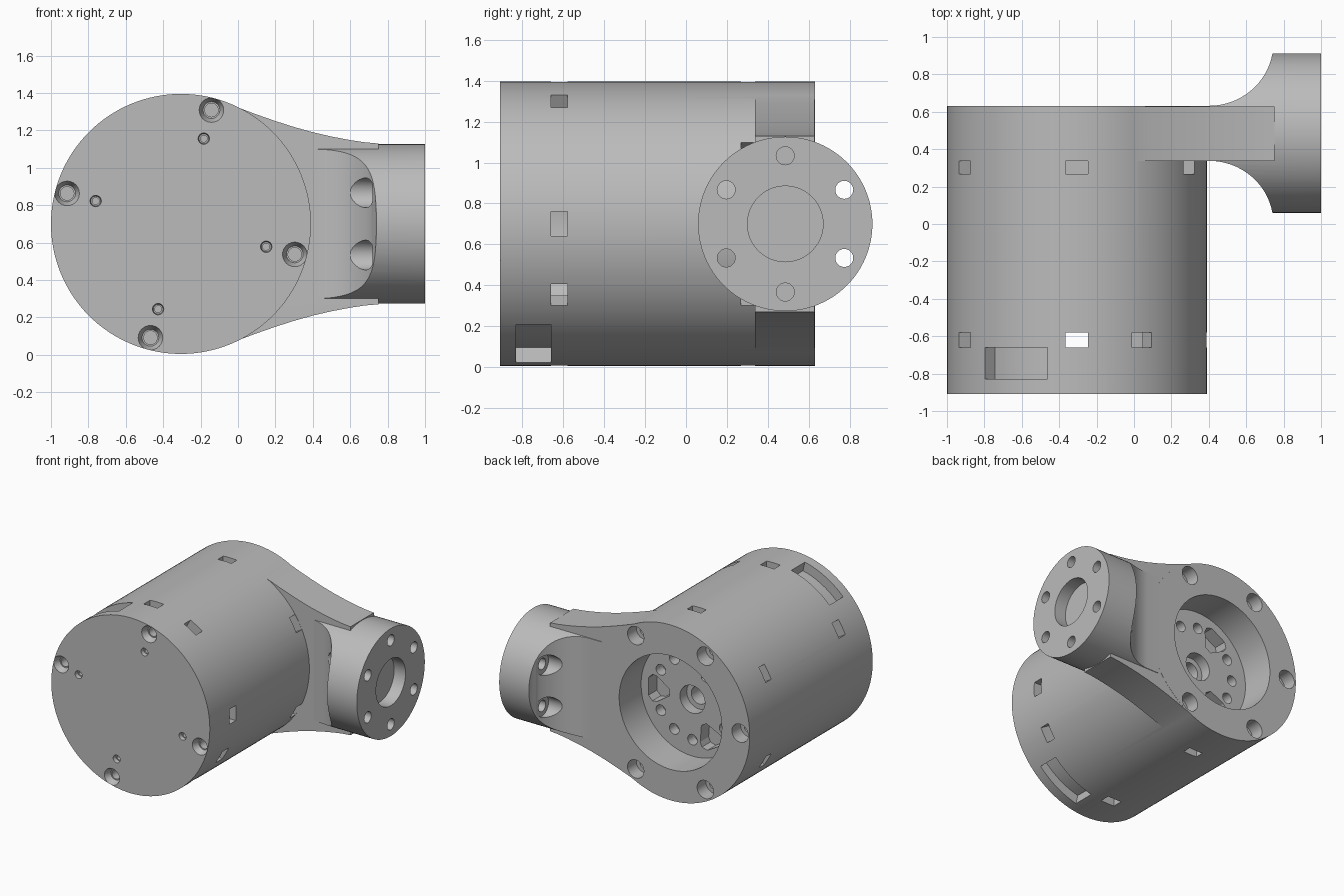
import bpy, bmesh
from math import sin, cos, radians, pi
from mathutils import Matrix, Vector

cube = bpy.data.objects.get("Cube")
if cube:
    bpy.data.objects.remove(cube)

grey = bpy.data.materials.new("machined_grey")
grey.use_nodes = True
grey.diffuse_color = (0.5, 0.5, 0.5, 1)
grey.node_tree.nodes["Principled BSDF"].inputs["Base Color"].default_value = (0.5, 0.5, 0.5, 1)

CX, CZ = -0.305, 0.7       # barrel axis
FY = 0.485                 # flange axis
R = 0.695
FRONT, SEAM, BACK = -0.91, -0.66, 0.63


def finish(bm, name):
    bmesh.ops.recalc_face_normals(bm, faces=bm.faces)
    mesh = bpy.data.meshes.new(name)
    bm.to_mesh(mesh)
    bm.free()
    obj = bpy.data.objects.new(name, mesh)
    bpy.context.collection.objects.link(obj)
    mesh.materials.append(grey)
    return obj


def rod(name, start, end, r1, r2=None, seg=24):
    """Cylinder or cone between two points."""
    a, b = Vector(start), Vector(end)
    d = b - a
    turn = Vector((0, 0, 1)).rotation_difference(d).to_matrix().to_4x4()
    bm = bmesh.new()
    bmesh.ops.create_cone(bm, cap_ends=True, segments=seg, radius1=r1,
                          radius2=r1 if r2 is None else r2, depth=d.length,
                          matrix=Matrix.Translation((a + b) / 2) @ turn)
    return finish(bm, name)


def prism(name, points, lo, hi, axis):
    """Extrude a 2D outline along y (points are x, z) or z (points are x, y)."""
    place = (lambda p, t: (p[0], t, p[1])) if axis == "y" else (lambda p, t: (p[0], p[1], t))
    bm = bmesh.new()
    face = bm.faces.new([bm.verts.new(place(p, lo)) for p in points])
    out = bmesh.ops.extrude_face_region(bm, geom=[face])
    shift = Vector(place((0, 0), hi - lo))
    bmesh.ops.translate(bm, vec=shift,
                        verts=[v for v in out["geom"] if isinstance(v, bmesh.types.BMVert)])
    return finish(bm, name)


def combine(target, tool, operation="DIFFERENCE"):
    mod = target.modifiers.new("combine", "BOOLEAN")
    mod.operation, mod.solver, mod.object = operation, "EXACT", tool
    bpy.context.view_layer.objects.active = target
    bpy.ops.object.modifier_apply(modifier=mod.name)
    bpy.data.objects.remove(tool)


def polar(deg, r):
    return CX + r * cos(radians(deg)), CZ + r * sin(radians(deg))


def barrel_hole(target, deg, r, y0, y1, r1, r2=None):
    x, z = polar(deg, r)
    combine(target, rod("cutter", (x, y0, z), (x, y1, z), r1, r2))


def window(target, deg, y0, y1):
    bm = bmesh.new()
    x, z = polar(deg, 0.66)
    m = (Matrix.Translation((x, (y0 + y1) / 2, z)) @ Matrix.Rotation(-radians(deg), 4, "Y")
         @ Matrix.Diagonal((0.2, y1 - y0, 0.12, 1)))
    bmesh.ops.create_cube(bm, size=1, matrix=m)
    combine(target, finish(bm, "cutter"))


# Barrel housing
housing = rod("housing", (CX, SEAM, CZ), (CX, BACK, CZ), R, seg=128)

# Side arm blending from the barrel to the flange
edge = [(-0.04, 0.637), (0.1, 0.585), (0.2, 0.55), (0.3, 0.518), (0.4, 0.49),
        (0.5, 0.467), (0.6, 0.448), (0.68, 0.436), (0.75, 0.43)]
outline = [(x, CZ + h) for x, h in edge] + [(x, CZ - h) for x, h in reversed(edge)]
combine(housing, prism("arm", outline, 0.337, BACK - 0.001, "y"), "UNION")

# Flange with a flared neck: curved plan outline trimmed to a round section
arc = [radians(5 * i) for i in range(18)]
half = [(0.3, 0.147)] + [(0.4 + 0.345 * sin(t), 0.147 + 0.335 * (1 - cos(t))) for t in arc]
half += [(0.745, 0.47), (1.0, 0.47)]
plan = [(x, FY + h) for x, h in half] + [(x, FY - h) for x, h in reversed(half)]
flange = prism("flange", plan, 0.1, 1.3, "z")
combine(flange, rod("round", (0.2, FY, CZ), (1.0, FY, CZ), 0.426, seg=96), "INTERSECT")
combine(housing, flange, "UNION")

# Flange bore and bolt circle, with access pockets behind the side bolts
combine(housing, rod("cutter", (0.9, FY, CZ), (1.1, FY, CZ), 0.185, seg=48))
for i in range(6):
    a = pi / 2 + i * pi / 3
    y, z = FY + 0.333 * cos(a), CZ + 0.333 * sin(a)
    side = abs(cos(a)) > 0.1
    combine(housing, rod("cutter", (0.6 if side else 0.8, y, z), (1.1, y, z), 0.044))
    if side:
        combine(housing, rod("cutter", (0.42, y, z), (0.72, y, z), 0.08))

# Rear bore and the drive plate at its floor
FLOOR = 0.355
combine(housing, rod("cutter", (CX, FLOOR, CZ), (CX, 0.8, CZ), 0.45, seg=96))
barrel_hole(housing, 0, 0, 0.27, 0.5, 0.11)
barrel_hole(housing, 0, 0, 0.1, 0.3, 0.07)
pocket = [(0.2, -0.025), (0.2, 0.025), (0.31, 0.1), (0.35, 0.105), (0.385, 0.07),
          (0.385, -0.07), (0.35, -0.105), (0.31, -0.1)]
for deg in range(0, 360, 30):
    if deg % 120:
        barrel_hole(housing, deg, 0.32, 0.27, 0.5, 0.042)
    else:
        c, s = cos(radians(deg)), sin(radians(deg))
        shape = [(CX + u * c - v * s, CZ + u * s + v * c) for u, v in pocket]
        combine(housing, prism("cutter", shape, 0.25, 0.5, "y"))

# Counterbored bolts around the rear rim
for deg in range(60, 301, 60):
    barrel_hole(housing, deg, 0.61, 0.52, 0.8, 0.072)
    barrel_hole(housing, deg, 0.61, 0.4, 0.6, 0.04)

# Hollow front chamber and side windows
combine(housing, rod("cutter", (CX, -0.8, CZ), (CX, -0.45, CZ), 0.6, seg=64))
for deg in (0, 60, 90, 150, 270, 330):
    window(housing, deg, -0.7, -0.58)
for deg in range(30, 360, 60):
    window(housing, deg, 0.268, 0.336)

# Front cap with countersunk bolts, dowel holes and two cable slots
cap = rod("front_cap", (CX, FRONT, CZ), (CX, SEAM, CZ), R, seg=128)
for deg in (75, 165, 255, 345):
    barrel_hole(cap, deg, 0.63, FRONT - 0.01, FRONT + 0.05, 0.07, 0.045)
    barrel_hole(cap, deg, 0.63, FRONT, FRONT + 0.12, 0.036)
    barrel_hole(cap, deg, 0.472, FRONT - 0.01, FRONT + 0.03, 0.032, 0.026)
    barrel_hole(cap, deg, 0.472, FRONT, FRONT + 0.1, 0.018)
for mid in (119, 299):
    sweep = [mid - 16 + 4 * i for i in range(9)]
    slot = [polar(d, 0.62) for d in sweep] + [polar(d, 0.76) for d in reversed(sweep)]
    combine(cap, prism("cutter", slot, -0.83, -0.6, "y"))

# Smooth round walls, crisp edges
bpy.ops.object.select_all(action="DESELECT")
for obj in (housing, cap):
    obj.select_set(True)
bpy.context.view_layer.objects.active = housing
bpy.ops.object.shade_smooth_by_angle(angle=radians(25))
